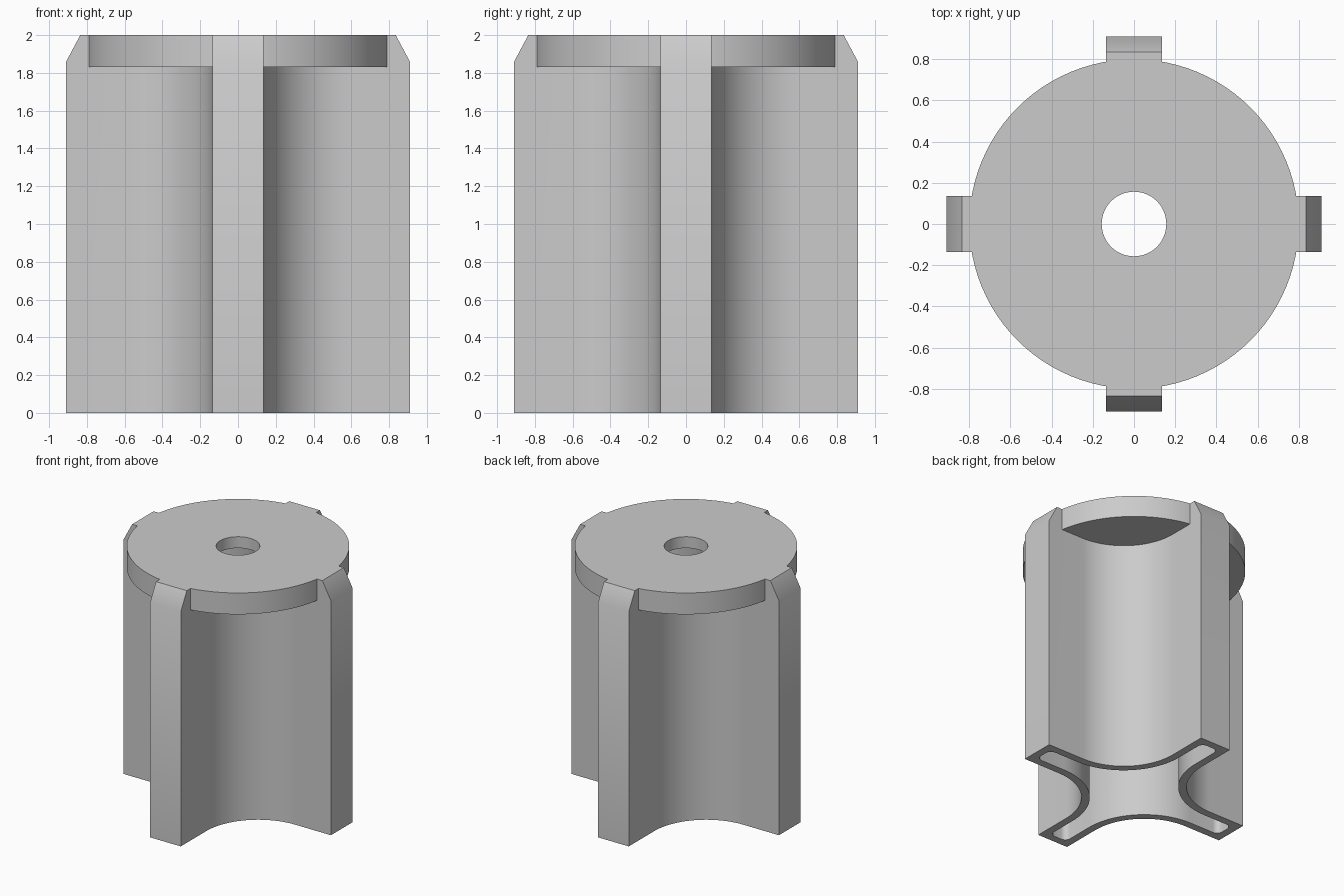
import bpy, bmesh
from math import pi, sin, cos
from mathutils import Vector, Matrix

if "Cube" in bpy.data.objects:
    bpy.data.objects.remove(bpy.data.objects["Cube"])

grey = bpy.data.materials.new("plain grey")
grey.use_nodes = True
grey.diffuse_color = (0.6, 0.6, 0.6, 1)
grey.node_tree.nodes["Principled BSDF"].inputs["Base Color"].default_value = (0.6, 0.6, 0.6, 1)

HALF, REACH, TOP = 0.135, 0.91, 2.0     # arm half width, arm reach, height
FLUTE, WALL = 0.46, 0.06                # flute radius, wall thickness


def arc(cx, cy, r, a0, a1, n):
    return [(cx + r * cos(a0 + (a1 - a0) * i / n), cy + r * sin(a0 + (a1 - a0) * i / n))
            for i in range(n + 1)]


def cross_profile(half, reach, flute, corner=0):
    """Four-armed outline: one quadrant turned round four times."""
    c = HALF + FLUTE
    if corner:
        k = reach - corner
        tip_a = arc(k, half - corner, corner, 0, pi / 2, 6)
        tip_b = arc(half - corner, k, corner, 0, pi / 2, 6)
    else:
        tip_a, tip_b = [(reach, half)], [(half, reach)]
    quad = tip_a + arc(c, c, flute, -pi / 2, -pi, 32) + tip_b
    return [Matrix.Rotation(q * pi / 2, 2) @ Vector(p) for q in range(4) for p in quad]


def new_object(name, bm):
    bmesh.ops.recalc_face_normals(bm, faces=bm.faces)
    mesh = bpy.data.meshes.new(name)
    bm.to_mesh(mesh)
    bm.free()
    mesh.materials.append(grey)
    ob = bpy.data.objects.new(name, mesh)
    bpy.context.collection.objects.link(ob)
    return ob


def prism(profile, z0, z1):
    bm = bmesh.new()
    face = bm.faces.new([bm.verts.new((p[0], p[1], z0)) for p in profile])
    up = bmesh.ops.extrude_face_region(bm, geom=[face], use_keep_orig=True)["geom"]
    bmesh.ops.translate(bm, vec=(0, 0, z1 - z0),
                        verts=[g for g in up if isinstance(g, bmesh.types.BMVert)])
    return bm


def disc(radius, z0, z1, n):
    return prism(arc(0, 0, radius, 0, 2 * pi, n)[:-1], z0, z1)


def combine(target, other, operation):
    mod = target.modifiers.new(operation.lower(), 'BOOLEAN')
    mod.object, mod.operation, mod.solver = other, operation, 'EXACT'
    bpy.context.view_layer.objects.active = target
    bpy.ops.object.modifier_apply(modifier=mod.name)
    bpy.data.objects.remove(other)


# Fluted column, with the arm tips chamfered at the top
bm = prism(cross_profile(HALF, REACH, FLUTE), 0, TOP)
for q in range(4):
    turn = Matrix.Rotation(q * pi / 2, 3, 'Z')
    cut = bmesh.ops.bisect_plane(bm, geom=bm.verts[:] + bm.edges[:] + bm.faces[:],
                                 plane_co=turn @ Vector((0.835, 0, TOP)),
                                 plane_no=turn @ Vector((0.14, 0, 0.075)), clear_outer=True)
    edges = [g for g in cut["geom_cut"] if isinstance(g, bmesh.types.BMEdge)]
    bmesh.ops.contextual_create(bm, geom=edges)
body = new_object("fluted_knob", bm)

# Cap disc, hollow underside and centre hole
combine(body, new_object("cap_disc", disc(0.8, 1.83, TOP, 96)), 'UNION')
hollow = cross_profile(HALF - WALL, REACH - WALL, FLUTE + WALL, 0.045)
combine(body, new_object("hollow", prism(hollow, -0.1, 1.91)), 'DIFFERENCE')
combine(body, new_object("centre_hole", disc(0.157, 1.5, 2.2, 48)), 'DIFFERENCE')

bpy.ops.object.select_all(action='DESELECT')
body.select_set(True)
bpy.context.view_layer.objects.active = body
bpy.ops.object.shade_smooth_by_angle(angle=pi / 6)
